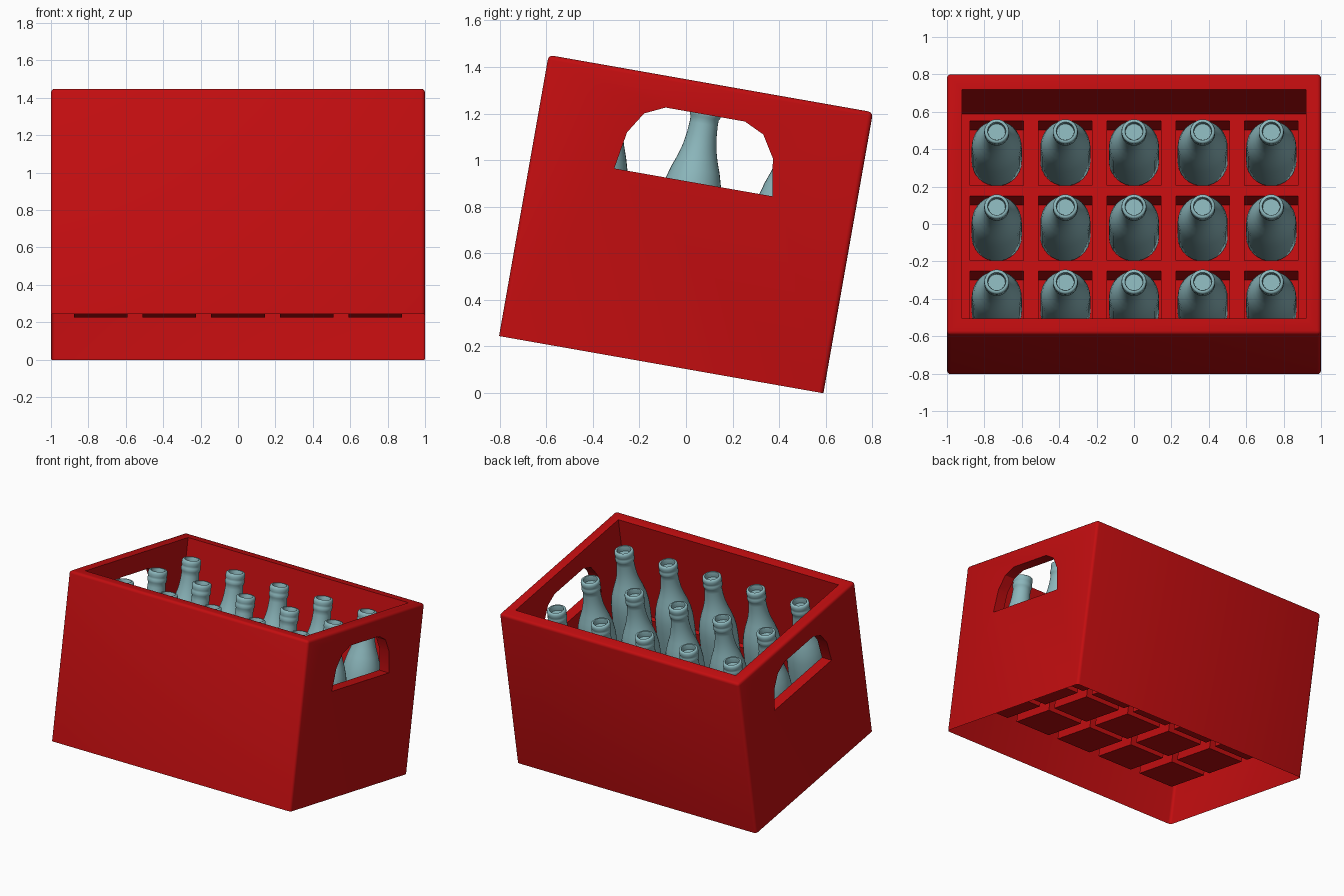
import bpy, bmesh, math
from mathutils import Matrix

if "Cube" in bpy.data.objects:
    bpy.data.objects.remove(bpy.data.objects["Cube"])

W, D, H = 2.0, 1.415, 1.226           # crate outer size
FLOOR, POCKET = 0.48, 0.208           # grid top and pocket bottom heights
PX, PY = 0.367, 0.408                 # bottle spacing
CELLS = [(i * PX, j * PY) for j in (-1, 0, 1) for i in range(-2, 3)]

# Whole model leans back by ten degrees
TILT = (Matrix.Translation((0, 0, 0.725)) @ Matrix.Rotation(math.radians(-10), 4, 'X')
        @ Matrix.Translation((0, 0, -H / 2)))


def material(name, color):
    m = bpy.data.materials.new(name)
    m.diffuse_color = color
    m.use_nodes = True
    m.node_tree.nodes["Principled BSDF"].inputs["Base Color"].default_value = m.diffuse_color
    return m


def make(name, bm):
    bmesh.ops.recalc_face_normals(bm, faces=bm.faces)
    me = bpy.data.meshes.new(name)
    bm.to_mesh(me)
    bm.free()
    ob = bpy.data.objects.new(name, me)
    bpy.context.collection.objects.link(ob)
    return ob


def box(bm, x, y, sx, sy, z0, z1):
    m = Matrix.Translation((x, y, (z0 + z1) / 2)) @ Matrix.Diagonal((sx, sy, z1 - z0, 1))
    bmesh.ops.create_cube(bm, size=1, matrix=m)


def smooth(ob, angle):
    bpy.ops.object.select_all(action='DESELECT')
    ob.select_set(True)
    bpy.context.view_layer.objects.active = ob
    bpy.ops.object.shade_smooth_by_angle(angle=math.radians(angle))


red = material("crate_red", (0.54, 0.004, 0.005, 1))
glass = material("bottle_glass", (0.26, 0.47, 0.50, 1))

# Crate block with rounded uprights and top edges
bm = bmesh.new()
box(bm, 0, 0, W, D, 0, H)
edges = [e for e in bm.edges if max(v.co.z for v in e.verts) > 0.1]
bmesh.ops.bevel(bm, geom=edges, offset=0.02, segments=3, profile=0.5, affect='EDGES')
crate = make("crate", bm)

# Cutters: main cavity, bottle pockets, handle openings
cutters = []
bm = bmesh.new()
box(bm, 0, 0, 1.84, 1.244, FLOOR, H + 0.3)
cutters.append(make("cavity_cutter", bm))

bm = bmesh.new()
for x, y in CELLS:
    box(bm, x, y, 0.287, 0.35, POCKET, FLOOR + 0.1)
cutters.append(make("pocket_cutter", bm))

bm = bmesh.new()
half = [(0.345, 0.795), (0.318, 0.957), (0.26, 1.05), (0.173, 1.091)]
outline = half + [(-y, z) for y, z in reversed(half)]
face = bm.faces.new([bm.verts.new((-1.3, y, z)) for y, z in outline])
ext = bmesh.ops.extrude_face_region(bm, geom=[face])
bmesh.ops.translate(bm, vec=(2.6, 0, 0),
                    verts=[v for v in ext["geom"] if isinstance(v, bmesh.types.BMVert)])
cutters.append(make("handle_cutter", bm))

for c in cutters:
    c.hide_render = True
    mod = crate.modifiers.new(c.name, 'BOOLEAN')
    mod.operation, mod.solver, mod.object = 'DIFFERENCE', 'EXACT', c

# Apply the cuts, then open the underside so the crate is a moulded shell
deps = bpy.context.evaluated_depsgraph_get()
me = bpy.data.meshes.new_from_object(crate.evaluated_get(deps))
crate.modifiers.clear()
crate.data = me
for c in cutters:
    bpy.data.objects.remove(c)
bm = bmesh.new()
bm.from_mesh(me)
under = [f for f in bm.faces if max(v.co.z for v in f.verts) < 0.001]
bmesh.ops.delete(bm, geom=under, context='FACES')
bm.to_mesh(me)
bm.free()
me.materials.clear()
me.materials.append(red)
crate.matrix_world = TILT
smooth(crate, 31)

# Bottle: lathed profile (radius, height)
profile = [(0, 0.212), (0.12, 0.212), (0.13, 0.217), (0.134, 0.23), (0.134, 0.66),
           (0.131, 0.73), (0.122, 0.79), (0.105, 0.85), (0.087, 0.90), (0.073, 0.95),
           (0.065, 1.0), (0.061, 1.05), (0.061, 1.075), (0.066, 1.083), (0.067, 1.095),
           (0.066, 1.108), (0.063, 1.115), (0.066, 1.122), (0.067, 1.14), (0.065, 1.155),
           (0.059, 1.16), (0.049, 1.16), (0.046, 1.15), (0.046, 1.12), (0, 1.12)]
bm = bmesh.new()
vs = [bm.verts.new((r, 0, z)) for r, z in profile]
es = [bm.edges.new(p) for p in zip(vs, vs[1:])]
bmesh.ops.spin(bm, geom=vs + es, cent=(0, 0, 0), axis=(0, 0, 1),
               angle=2 * math.pi, steps=32, use_duplicate=False)
bmesh.ops.remove_doubles(bm, verts=bm.verts, dist=0.0005)
first = make("bottle", bm)
first.data.materials.append(glass)
smooth(first, 50)

# One bottle per pocket
for n, (x, y) in enumerate(CELLS):
    ob = first if n == 0 else first.copy()
    if n:
        ob.name = f"bottle_{n + 1}"
        bpy.context.collection.objects.link(ob)
    ob.matrix_world = TILT @ Matrix.Translation((x, y, 0))
